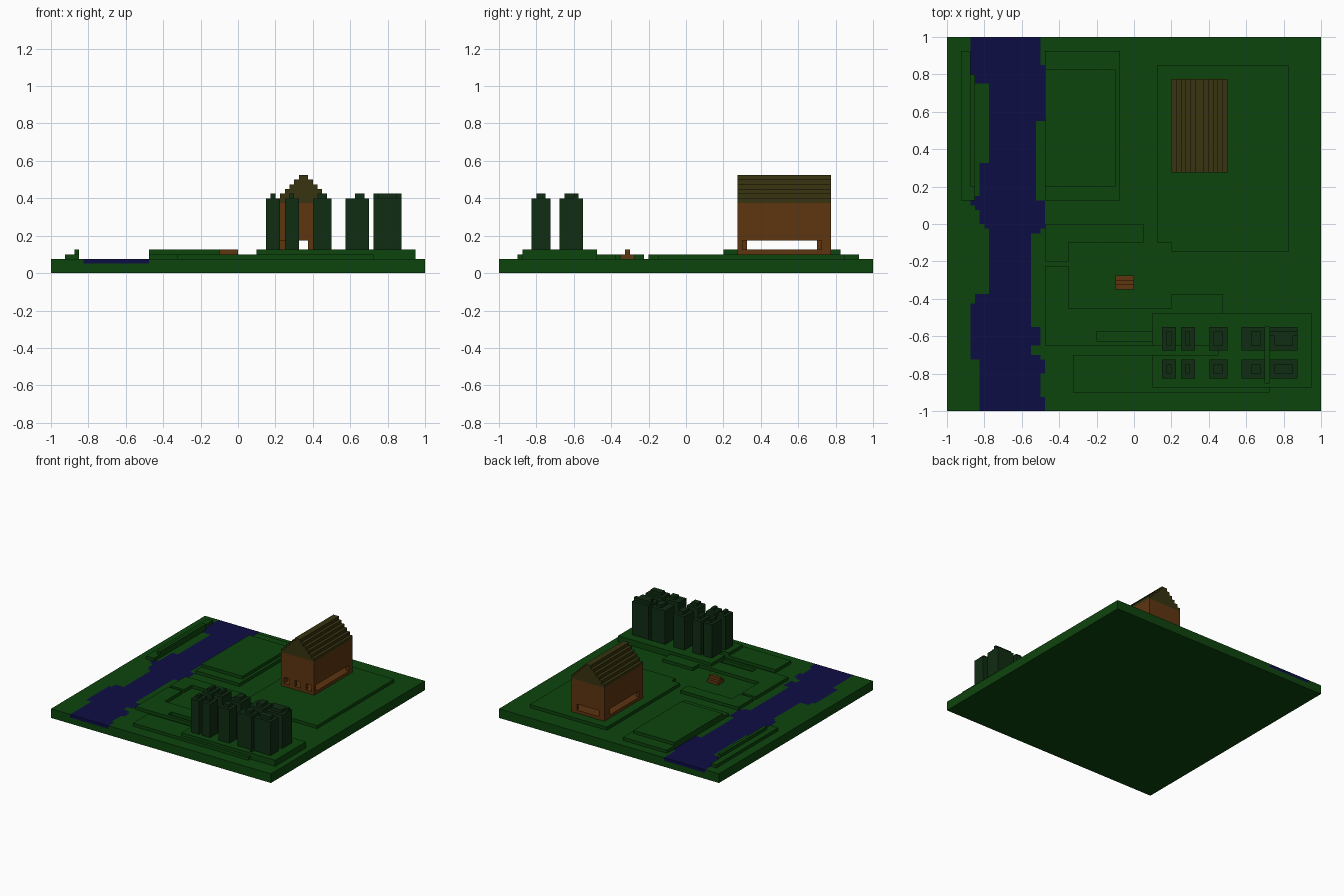
import bpy, bmesh

if "Cube" in bpy.data.objects:
    bpy.data.objects.remove(bpy.data.objects["Cube"], do_unlink=True)


def material(name, rgb):
    m = bpy.data.materials.new(name)
    m.use_nodes = True
    col = (*rgb, 1.0)
    m.diffuse_color = col
    bsdf = next(n for n in m.node_tree.nodes if n.type == 'BSDF_PRINCIPLED')
    bsdf.inputs["Base Color"].default_value = col
    return m


GRASS = material("grass green", (0.004, 0.058, 0.004))
WATER = material("deep blue water", (0.004, 0.004, 0.060))
WOOD = material("brown wood", (0.112, 0.035, 0.005))
ROOF = material("olive roof", (0.038, 0.034, 0.005))
LEAF = material("dark leaf green", (0.005, 0.025, 0.006))


def rect(x0, x1, y0, y1):
    return [(x0, y0), (x1, y0), (x1, y1), (x0, y1)]


def build(name, mat, prisms):
    """One object from a list of (outline, z0, z1) prisms."""
    bm = bmesh.new()
    for outline, z0, z1 in prisms:
        face = bm.faces.new([bm.verts.new((x, y, z0)) for x, y in outline])
        ext = bmesh.ops.extrude_face_region(bm, geom=[face], use_keep_orig=True)
        for v in ext["geom"]:
            if isinstance(v, bmesh.types.BMVert):
                v.co.z = z1
    bmesh.ops.recalc_face_normals(bm, faces=bm.faces)
    me = bpy.data.meshes.new(name)
    bm.to_mesh(me)
    bm.free()
    me.materials.append(mat)
    ob = bpy.data.objects.new(name, me)
    bpy.context.collection.objects.link(ob)
    return ob


def stepped(edge):
    """Stepped bank line from (lowest y, x) rows, running back to front."""
    pts, y = [], 1.0
    for y_low, x in edge:
        pts += [(x, y), (x, y_low)]
        y = y_low
    return pts


# Ground slab, river and the two banks
left = stepped([(0.8, -0.875), (0.75, -0.85), (0.325, -0.775), (0.15, -0.825),
                (0.125, -0.85), (0.1, -0.875), (0.075, -0.85), (0, -0.825),
                (-0.025, -0.8), (-0.375, -0.775), (-0.425, -0.85),
                (-0.725, -0.875), (-1, -0.825)])
right = stepped([(0.85, -0.5), (0.55, -0.475), (0.125, -0.525), (-0.025, -0.475),
                 (-0.05, -0.5), (-0.55, -0.55), (-0.65, -0.5), (-0.7, -0.55),
                 (-0.725, -0.5), (-0.8, -0.475), (-0.925, -0.5), (-1, -0.475)])
build("ground_slab", GRASS, [(rect(-1, 1, -1, 1), 0, 0.05)])
build("river", WATER, [(left + right[::-1], 0.05, 0.075)])
build("left_bank", GRASS, [([(-1, -1), (-1, 1)] + left, 0.05, 0.075)])
build("right_bank", GRASS, [([(1, -1), (1, 1)] + right, 0.05, 0.075)])

# Low grass terraces
build("river_terrace", GRASS, [
    ([(-0.925, 0.125), (-0.85, 0.125), (-0.85, 0.8), (-0.875, 0.8),
      (-0.875, 0.925), (-0.925, 0.925)], 0.075, 0.1),
    (rect(-0.875, -0.85, 0.2, 0.8), 0.1, 0.125)])
build("back_terrace", GRASS, [
    (rect(-0.475, -0.075, 0.125, 0.925), 0.075, 0.1),
    (rect(-0.475, -0.1, 0.2, 0.825), 0.1, 0.125)])
build("house_terrace", GRASS, [
    ([(0.125, -0.1), (0.2, -0.1), (0.2, -0.15), (0.825, -0.15),
      (0.825, 0.85), (0.125, 0.85)], 0.075, 0.1)])
build("middle_terrace", GRASS, [
    ([(-0.475, 0), (0.05, 0), (0.05, -0.1), (-0.35, -0.1),
      (-0.35, -0.2), (-0.475, -0.2)], 0.075, 0.1)])
build("garden_terrace", GRASS, [
    ([(-0.475, -0.225), (-0.35, -0.225), (-0.35, -0.45), (0.2, -0.45),
      (0.2, -0.375), (0.475, -0.375), (0.475, -0.475), (0.1, -0.475),
      (0.1, -0.575), (-0.2, -0.575), (-0.2, -0.625), (0.1, -0.625),
      (0.1, -0.65), (-0.475, -0.65)], 0.075, 0.1)])
build("front_terrace", GRASS, [
    ([(-0.325, -0.9), (0.725, -0.9), (0.725, -0.875), (0.1, -0.875),
      (0.1, -0.7), (-0.325, -0.7)], 0.075, 0.1)])

# Tree terrace with a path cut in from the left and a slit between the trees
notch = [(0.1, -0.475), (0.1, -0.65), (0.45, -0.65), (0.45, -0.7),
         (0.1, -0.7), (0.1, -0.875)]
build("tree_terrace", GRASS, [
    (notch + [(0.95, -0.875), (0.95, -0.475)], 0.075, 0.1),
    (notch + [(0.7, -0.875), (0.7, -0.475)], 0.1, 0.125),
    (rect(0.7, 0.725, -0.875, -0.85), 0.1, 0.125),
    (rect(0.7, 0.725, -0.55, -0.475), 0.1, 0.125),
    (rect(0.725, 0.95, -0.875, -0.475), 0.1, 0.125)])

# Two rows of block trees with a small cap on each
columns = [(0.15, 0.225, 0.025), (0.25, 0.325, 0.025), (0.4, 0.5, 0.025),
           (0.575, 0.7, 0.05), (0.725, 0.875, 0.025)]
rows = [("front", -0.825, -0.725, -0.8, -0.75), ("back", -0.675, -0.55, -0.65, -0.575)]
for row, y0, y1, c0, c1 in rows:
    for i, (x0, x1, inset) in enumerate(columns):
        parts = [(rect(x0, x1, y0, y1), 0.125, 0.4),
                 (rect(x0 + inset, x1 - (0.025 if i == 3 else inset), c0, c1), 0.4, 0.425)]
        if row == "back" and i == 4:
            parts.append((rect(x0, x1, c1 - 0.025, c1), 0.4, 0.425))
        build(f"{row}_tree_{i + 1}", LEAF, parts)

# House walls: sill, posts between the openings, upper wall
X0, X1, Y0, Y1, T = 0.2, 0.5, 0.275, 0.775, 0.025


def ring(z0, z1):
    return [(rect(X0, X1, Y0, Y0 + T), z0, z1), (rect(X0, X1, Y1 - T, Y1), z0, z1),
            (rect(X0, X0 + T, Y0 + T, Y1 - T), z0, z1),
            (rect(X1 - T, X1, Y0 + T, Y1 - T), z0, z1)]


walls = [(rect(X0, X1, Y0, Y1), 0.1, 0.125)] + ring(0.175, 0.375)
for a, b in [(0.2, 0.225), (0.275, 0.325), (0.375, 0.425), (0.475, 0.5)]:
    walls.append((rect(a, b, Y0, Y0 + T), 0.125, 0.175))
for a, b in [(0.2, 0.25), (0.45, 0.5)]:
    walls.append((rect(a, b, Y1 - T, Y1), 0.125, 0.175))
for x, near, far in [(X0, 0.325, 0.7), (X1 - T, 0.3, 0.725)]:
    walls.append((rect(x, x + T, Y0 + T, near + 0.001), 0.125, 0.175))
    walls.append((rect(x, x + T, far, Y1 - T), 0.125, 0.175))
build("house_walls", WOOD, walls)

# Stepped gable roof
build("house_roof", ROOF, [
    (rect(X0 + T * k, X1 - T * k, Y0, Y1), 0.375 + T * k, 0.4 + T * k) for k in range(6)])

# Small stepped wooden block
build("wooden_block", WOOD, [
    (rect(-0.1, 0, -0.35, -0.275), 0.075, 0.1),
    (rect(-0.1, 0, -0.325, -0.3), 0.1, 0.125)])
